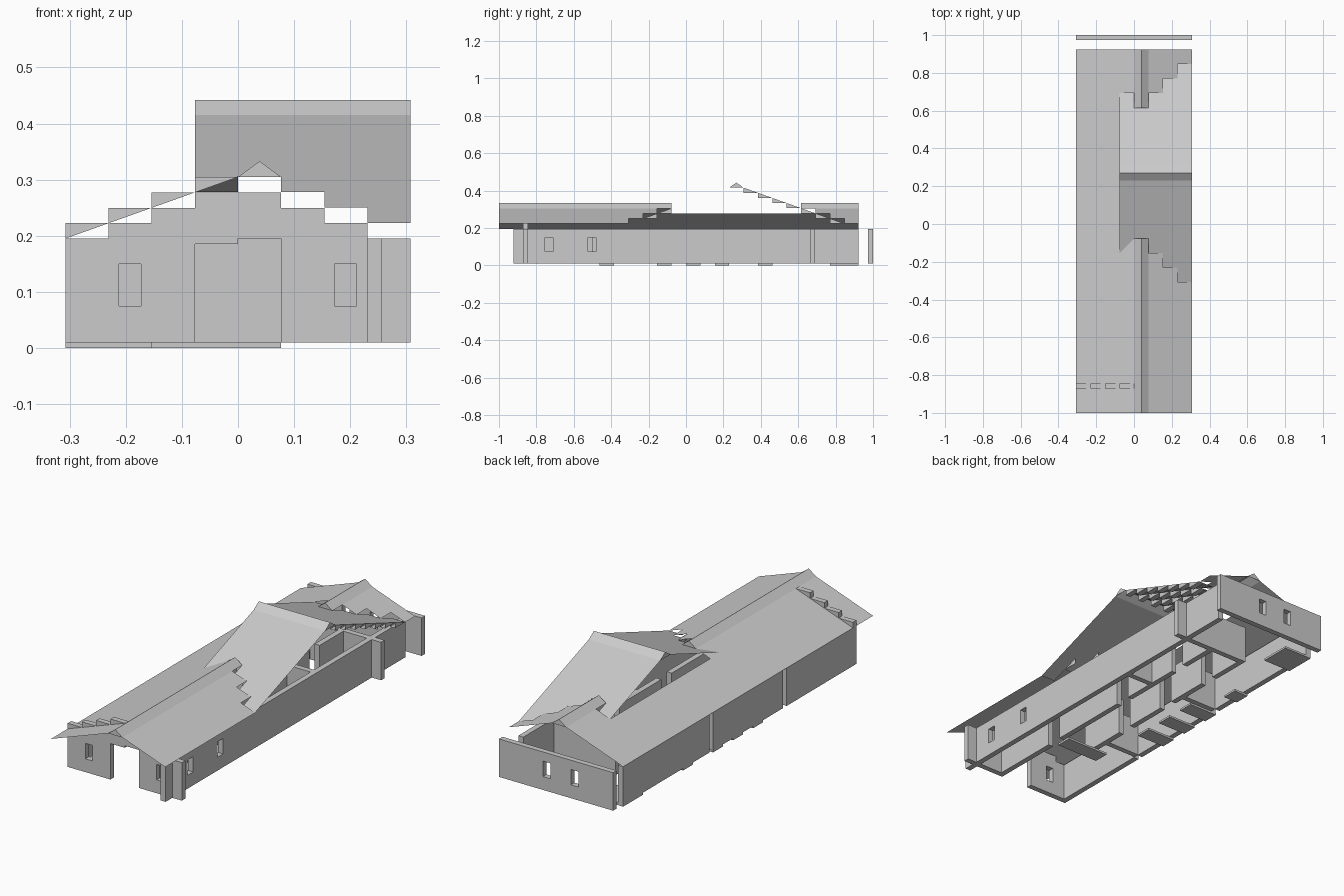
import bpy, bmesh

if "Cube" in bpy.data.objects:
    bpy.data.objects.remove(bpy.data.objects["Cube"])

C = 1 / 13          # plan module
H = 0.0274          # roof rise per module
T = 0.027           # wall thickness
Z0, Z1 = 0.01, 0.195


def make(name, faces):
    bm = bmesh.new()
    for f in faces:
        bm.faces.new([bm.verts.new(p) for p in f])
    bmesh.ops.remove_doubles(bm, verts=bm.verts, dist=1e-5)
    me = bpy.data.meshes.new(name)
    bm.to_mesh(me)
    bm.free()
    ob = bpy.data.objects.new(name, me)
    bpy.context.collection.objects.link(ob)
    return ob


def box(x0, x1, y0, y1, z0, z1):
    a = [(x0, y0), (x1, y0), (x1, y1), (x0, y1)]
    lo = [(x, y, z0) for x, y in a]
    hi = [(x, y, z1) for x, y in a]
    sides = [[lo[i], lo[(i + 1) % 4], hi[(i + 1) % 4], hi[i]] for i in range(4)]
    return [lo[::-1], hi] + sides


def wall(name, axis, at, a, b, gaps=(), windows=(), z1=Z1):
    """Wall along an axis; gaps are full-height, windows are openings."""
    faces = []

    def seg(s, e, lo, hi):
        if e - s > 1e-4:
            faces.extend(box(s, e, at, at + T, lo, hi) if axis == 'x'
                         else box(at, at + T, s, e, lo, hi))
    pos = a
    for s, e, full in sorted([(s, e, 1) for s, e in gaps] + [(s, e, 0) for s, e in windows]):
        seg(pos, s, Z0, z1)
        if not full:
            seg(s, e, Z0, 0.075)
            seg(s, e, 0.15, z1)
        pos = e
    seg(pos, b, Z0, z1)
    return make(name, faces)


# outer walls
wall("front_wall", 'x', -0.872, -4 * C, 4 * C, [(-C, C)], [(-0.212, -0.173), (0.172, 0.211)])
make("door_lintel", box(-C, 0, -0.872, -0.845, 0.185, Z1))
wall("back_wall", 'x', 1 - T, -4 * C, 4 * C, (), [(-0.12, -0.08), (0.03, 0.07)])
wall("right_wall", 'y', 0.23, -12 * C, 12 * C, (), [(-0.755, -0.712), (-0.523, -0.482)])
wall("left_wall", 'y', -4 * C, -0.872, 12 * C, [(-0.335, -0.308), (0.23, 0.257)])

# inner walls
wall("corridor_wall_right", 'y', C, -0.845, 0.69, [(-0.5, -0.42), (0.0, 0.08), (0.4, 0.48)])
wall("corridor_wall_left", 'y', -C - T, -0.45, 0.69, [(-0.2, -0.12), (0.1, 0.18), (0.4, 0.48)])
wall("rear_cross_wall", 'x', 0.662, -C, 4 * C)
for n, y in enumerate((-0.33, 0.23)):
    wall(f"left_cross_wall_{n}", 'x', y, -0.28, -C - T)
wall("right_cross_wall", 'x', 0.23, C + T, 0.23)

# floor plates
for n, (x0, x1, y0, y1) in enumerate([(-2, 1, -6, -5), (-4, -2, -2, -1), (-4, -2, 0, 1),
                                      (-4, -2, 2, 3), (-4, -3, 5, 6), (-4, -2, 10, 12)]):
    make(f"floor_plate_{n}", box(x0 * C, x1 * C, y0 * C, y1 * C, 0, Z0))

# stepped front gable with upturned wedges on the left
gable = []
for i in range(1, 4):
    gable += box((i - 4) * C, (i - 3) * C, -0.872, -0.845, Z1, Z1 + i * H)
    gable += box((3 - i) * C, (4 - i) * C, -0.872, -0.845, Z1, Z1 + i * H)
for i in range(4):
    x0, x1, z0, z1 = (i - 4) * C, (i - 3) * C, Z1 + i * H, Z1 + (i + 1) * H
    tri = [(x0, z0), (x1, z1), (x0, z1)]
    for y in (-0.872, -0.845):
        gable.append([(x, y, z) for x, z in tri])
    for k in range(3):
        (p, q), (r, s) = tri[k], tri[(k + 1) % 3]
        gable.append([(p, -0.872, q), (r, -0.872, s), (r, -0.845, s), (p, -0.845, q)])
make("front_gable", gable)


# main roof sheets, ridge along y
def strip(x0, z0, x1, z1, y0, y1):
    return [(x0 * C, y0 * C, z0), (x1 * C, y0 * C, z1), (x1 * C, y1 * C, z1), (x0 * C, y1 * C, z0)]


TOP = Z1 + 4 * H
main = []
for i in range(4):
    z = Z1 + i * H
    spans = [(-13, 12)] if i < 3 else [(-13, -1), (9, 12)]
    main += [strip(i - 4, z, i - 3, z + H, a, b) for a, b in spans]
for k in range(1, 4):
    z = TOP - (k - 1) * H
    main += [strip(k, z, k + 1, z - H, a, b) for a, b in [(-13, -1 - k), (8 + k, 12)]]
for a, b in [(-13, -1), (8, 12)]:
    main += [strip(0, TOP, 0.5, 0.333, a, b), strip(0.5, 0.333, 1, TOP, a, b)]
    main += [[(0, y * C, TOP), (C, y * C, TOP), (C / 2, y * C, 0.333)] for y in (a, b)]
make("main_roof", main)

# cross roof sheets, ridge along x, with stepped valleys
CT = 0.415
cross, wedges = [], []
for k, n in zip(range(-1, 4), (5, 4, 5, 6, 7)):
    x0, x1 = k * C, (k + 1) * C
    nf = 4 if k == -1 else n
    for m, sign in ((nf, -1), (n, 1)):
        ya = (3 if sign < 0 else 4) * C
        yb, zb = ya + sign * m * C, CT - m * H
        q = [(x0, ya, CT), (x1, ya, CT), (x1, yb, zb), (x0, yb, zb)]
        cross.append(q[::-1] if sign > 0 else q[::-1][::-1][::-1])
    # small triangular infills under the rear slope
    for j in range(n):
        y, z = (4 + j) * C, CT - j * H
        wedges.append([(x1, y, z), (x1, y, z - H), (x1, y + C, z - H)])
        wedges.append([(x1 - T, y, z), (x1 - T, y, z - H), (x1 - T, y + C, z - H)])
        wedges.append([(x1, y, z - H), (x1, y + C, z - H), (x1 - T, y + C, z - H), (x1 - T, y, z - H)])
# valley half tile
cross.append([(-C, -C, CT - 4 * H), (0, -C, CT - 4 * H), (-C, -2 * C, CT - 5 * H)])
make("cross_roof", cross)
make("rear_slope_wedges", wedges)

# cross roof ridge cap
a, b = -C, 4 * C
cap = [[(a, 3 * C, CT), (b, 3 * C, CT), (b, 3.5 * C, 0.442), (a, 3.5 * C, 0.442)],
       [(a, 3.5 * C, 0.442), (b, 3.5 * C, 0.442), (b, 4 * C, CT), (a, 4 * C, CT)]]
cap += [[(x, 3 * C, CT), (x, 4 * C, CT), (x, 3.5 * C, 0.442)] for x in (a, b)]
make("cross_ridge_cap", cap)

# valley wedges where the cross roof meets the main roof in front
valley = []
for k in range(1, 3):
    y, z = -(k + 1) * C, TOP - (k - 1) * H
    for x in (k * C, (k + 1) * C):
        valley.append([(x, y, z - H), (x, y + C, z - H), (x, y + C, z)])
make("valley_wedges", valley)
